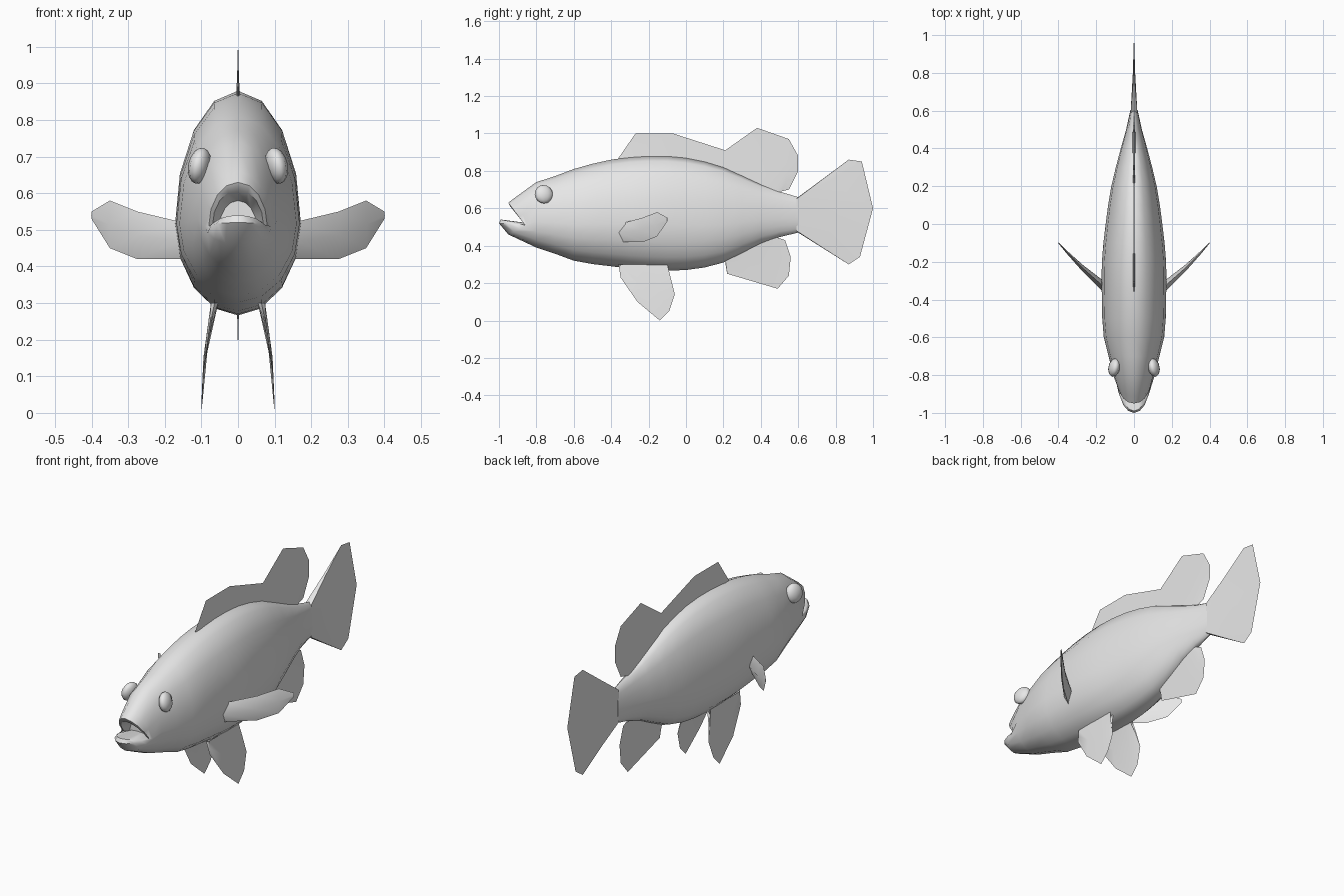
import bpy
import bmesh
from math import sin, cos, pi, radians
from mathutils import Vector

cube = bpy.data.objects.get("Cube")
if cube:
    bpy.data.objects.remove(cube, do_unlink=True)

shade = 0.8
grey = bpy.data.materials.new("pale_grey")
grey.use_nodes = True
grey.diffuse_color = (shade, shade, shade, 1)
grey.node_tree.nodes["Principled BSDF"].inputs["Base Color"].default_value = grey.diffuse_color


def finish(name, bm, angle):
    """Turn a bmesh into a smooth shaded object."""
    bmesh.ops.remove_doubles(bm, verts=bm.verts, dist=0.0005)
    bmesh.ops.recalc_face_normals(bm, faces=bm.faces)
    mesh = bpy.data.meshes.new(name)
    bm.to_mesh(mesh)
    bm.free()
    mesh.materials.append(grey)
    obj = bpy.data.objects.new(name, mesh)
    bpy.context.collection.objects.link(obj)
    bpy.ops.object.select_all(action='DESELECT')
    obj.select_set(True)
    bpy.context.view_layer.objects.active = obj
    bpy.ops.object.shade_smooth_by_angle(angle=radians(angle))


def bridge(bm, rows):
    """Join neighbouring rows of vertices with quads."""
    for a, b in zip(rows, rows[1:]):
        for a_start, a_end, b_end, b_start in zip(a, a[1:], b[1:], b):
            bm.faces.new((a_start, a_end, b_end, b_start))


def loft(name, rings, angle):
    """Skin closed rings of points and cap both ends."""
    bm = bmesh.new()
    rows = [[bm.verts.new(point) for point in ring] for ring in rings]
    bridge(bm, [row + row[:1] for row in rows])
    bm.faces.new(rows[0])
    bm.faces.new(rows[-1])
    finish(name, bm, angle)


def fin(name, outline, root_start, root_end, thickness, x_at=lambda z: 0):
    """Thin fin from a (y, z) outline, tapering from its root line to its edge."""
    bm = bmesh.new()
    start = Vector(root_start)
    along = Vector(root_end) - start
    for side in (-1, 1):
        rows = []
        for reach in (0, 0.5, 1):
            row = []
            for edge in map(Vector, outline):
                share = (edge - start).dot(along) / along.length_squared
                root = start + along * max(0, min(1, share))
                point = root.lerp(edge, reach)
                x = x_at(point.y) + side * thickness * (1 - reach) ** 1.5
                row.append(bm.verts.new((x, point.x, point.y)))
            rows.append(row)
        bridge(bm, rows)
    finish(name, bm, 40)


STEPS = 8
ANGLES = [pi * i / STEPS for i in range(2 * STEPS)]


def body_ring(y, top, bottom, width):
    """Rounded section, widest a little below the middle."""
    middle = bottom + 0.4 * (top - bottom)
    return [(width * sin(a), y,
             middle + cos(a) * (top - middle if cos(a) > 0 else middle - bottom))
            for a in ANGLES]


def mouth_ring(width, corner_y, upper, lower):
    """Open mouth loop; upper and lower give each lip's reach and rise."""
    ring = []
    for a in ANGLES:
        reach, rise = upper if cos(a) > 0 else lower
        ring.append((width * sin(a), corner_y - reach * abs(cos(a)),
                     0.51 + rise * abs(cos(a))))
    return ring


# Body sections from tail to head: top, bottom, half width
profile = [(0.66, 0.47, 0.02), (0.73, 0.41, 0.07), (0.82, 0.31, 0.12),
           (0.87, 0.27, 0.15), (0.88, 0.27, 0.17), (0.86, 0.29, 0.17),
           (0.81, 0.32, 0.16), (0.74, 0.39, 0.11)]
keys = [Vector((0.6 - 0.2 * i, *sizes)) for i, sizes in enumerate(profile)]
rings = []
for i, key in enumerate(keys):
    rings.append(body_ring(*key))
    if i + 1 < len(keys):
        # Extra section halfway, bulging with the curve of its neighbours
        after = keys[i + 1]
        before, beyond = keys[max(i - 1, 0)], keys[min(i + 2, len(keys) - 1)]
        halfway = (key + after) * 0.5
        bulge = (key + after - before - beyond) / 16
        bulge.x = 0
        rings.append(body_ring(*(halfway + bulge)))

# Jaws, lips and throat
rings.append(mouth_ring(0.09, -0.85, (0.06, 0.15), (0.1, -0.05)))
rings.append(mouth_ring(0.08, -0.86, (0.09, 0.12), (0.14, 0.01)))
rings.append(mouth_ring(0.07, -0.86, (0.08, 0.1), (0.13, 0.03)))
rings.append(mouth_ring(0.05, -0.84, (0, 0.07), (0, 0.01)))
loft("body", rings, 55)

# Fins on the centre line
fin("dorsal_fin",
    [(-0.36, 0.87), (-0.27, 1), (-0.07, 1), (0.21, 0.91), (0.38, 1.03),
     (0.55, 0.97), (0.6, 0.88), (0.6, 0.8), (0.55, 0.7), (0.47, 0.69)],
    (-0.36, 0.83), (0.47, 0.68), 0.008)
fin("tail_fin",
    [(0.6, 0.66), (0.87, 0.86), (0.94, 0.85), (1, 0.6),
     (0.93, 0.34), (0.87, 0.3), (0.6, 0.47)],
    (0.59, 0.65), (0.59, 0.48), 0.018)
fin("anal_fin",
    [(0.21, 0.31), (0.22, 0.25), (0.49, 0.17), (0.55, 0.24),
     (0.56, 0.34), (0.53, 0.43), (0.45, 0.43)],
    (0.21, 0.33), (0.47, 0.45), 0.008)

# Paired parts
for side, label in ((1, "left"), (-1, "right")):
    fin(label + "_pelvic_fin",
        [(-0.36, 0.3), (-0.35, 0.23), (-0.26, 0.1), (-0.14, 0),
         (-0.09, 0.05), (-0.06, 0.14), (-0.1, 0.27)],
        (-0.35, 0.3), (-0.1, 0.3), 0.01,
        lambda z: side * (0.1 - 0.4 * z * z))

    # Side fin, swept outward and back: share of span, top, bottom
    sections = []
    for span, top, bottom in ((0, 0.52, 0.42), (0.5, 0.55, 0.42),
                              (0.8, 0.58, 0.45), (1, 0.55, 0.53)):
        x = 0.15 + 0.25 * span
        y = -0.34 + 0.2 * span + 0.04 * span ** 2
        half = 0.002 + 0.02 * (1 - span)
        middle = (top + bottom) / 2
        sections.append([(side * x, y, top), (side * (x + half / 2), y - half, middle),
                         (side * x, y, bottom), (side * (x - half / 2), y + half, middle)])
    loft(label + "_pectoral_fin", sections, 40)

    # Eye
    bpy.ops.mesh.primitive_uv_sphere_add(
        segments=10, ring_count=8, radius=0.05, location=(side * 0.105, -0.76, 0.675),
        rotation=(0, radians(-12 * side), radians(12 * side)))
    eye = bpy.context.object
    eye.name = label + "_eye"
    eye.scale.x = 0.6
    eye.data.materials.append(grey)
    bpy.ops.object.shade_smooth()
